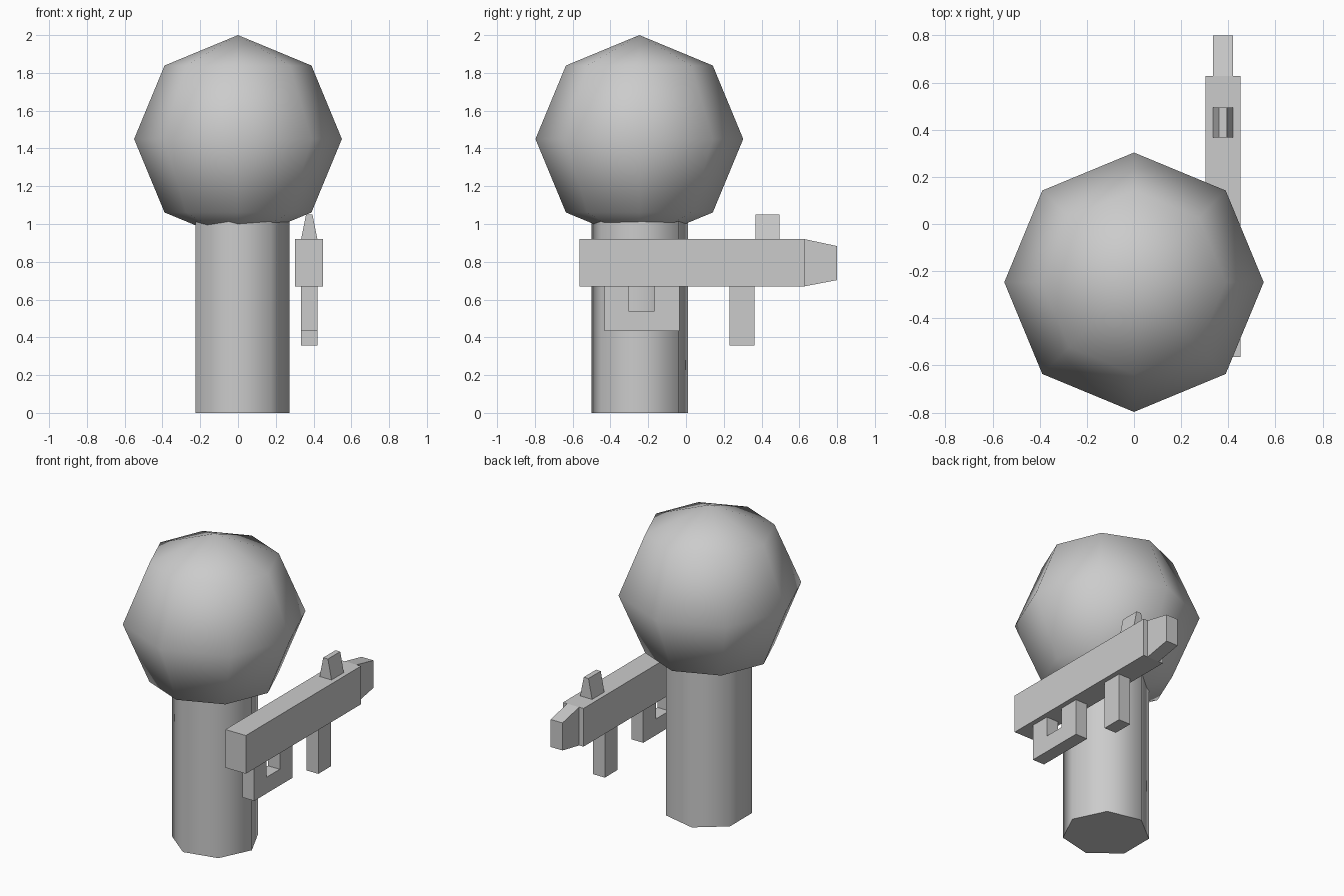
import bpy, bmesh, math

if "Cube" in bpy.data.objects:
    bpy.data.objects.remove(bpy.data.objects["Cube"])

CX, CY = 0.0, -0.247          # axis of the body
GX = 0.377                    # centre line of the held gun


def smooth(obj, angle):
    bpy.context.view_layer.objects.active = obj
    bpy.ops.object.select_all(action='DESELECT')
    obj.select_set(True)
    bpy.ops.object.shade_smooth_by_angle(angle=math.radians(angle))


def prism(name, profile, width, top_width=None):
    """Extrude a (y, z) profile across x; the highest points may be narrower."""
    bm = bmesh.new()
    zmax = max(z for _, z in profile)
    sides = []
    for s in (-0.5, 0.5):
        sides.append([bm.verts.new((GX + s * (top_width if top_width and z == zmax else width), y, z))
                      for y, z in profile])
    left, right = sides
    bm.faces.new(left)
    bm.faces.new(right[::-1])
    n = len(profile)
    for i in range(n):
        j = (i + 1) % n
        bm.faces.new((left[i], right[i], right[j], left[j]))
    bmesh.ops.recalc_face_normals(bm, faces=bm.faces)
    mesh = bpy.data.meshes.new(name)
    bm.to_mesh(mesh)
    bm.free()
    obj = bpy.data.objects.new(name, mesh)
    bpy.context.collection.objects.link(obj)
    return obj


def rect(y0, y1, z0, z1):
    return [(y0, z0), (y1, z0), (y1, z1), (y0, z1)]


# Head: low-poly sphere
bpy.ops.mesh.primitive_uv_sphere_add(segments=8, ring_count=4, radius=0.55,
                                     location=(CX, CY, 1.45))
head = bpy.context.object
head.name = "head"
smooth(head, 180)

# Body: seven-sided column with a corner pointing to +x
bpy.ops.mesh.primitive_cylinder_add(vertices=7, radius=0.2615, depth=1.02,
                                    location=(CX + 0.01, CY + 0.002, 0.51),
                                    rotation=(0, 0, -math.pi / 2))
body = bpy.context.object
bpy.ops.object.transform_apply(location=False, rotation=True, scale=False)
# Primitive starts at +y, so the turn above brings that corner to +x
body.name = "body"
smooth(body, 60)

# Gun: receiver, tapered muzzle, sight, magazine and grip loop
prism("gun_receiver", rect(-0.563, 0.627, 0.67, 0.92), 0.148)
prism("gun_muzzle", [(0.627, 0.67), (0.80, 0.703), (0.80, 0.883), (0.627, 0.92)], 0.086)
prism("gun_sight", rect(0.367, 0.494, 0.92, 1.05), 0.086, 0.034)
prism("gun_magazine", rect(0.23, 0.362, 0.358, 0.67), 0.086)
prism("gun_grip_loop", [(-0.432, 0.67), (-0.432, 0.434), (-0.035, 0.434), (-0.035, 0.67),
                        (-0.168, 0.67), (-0.168, 0.54), (-0.304, 0.54), (-0.304, 0.67)], 0.086)
